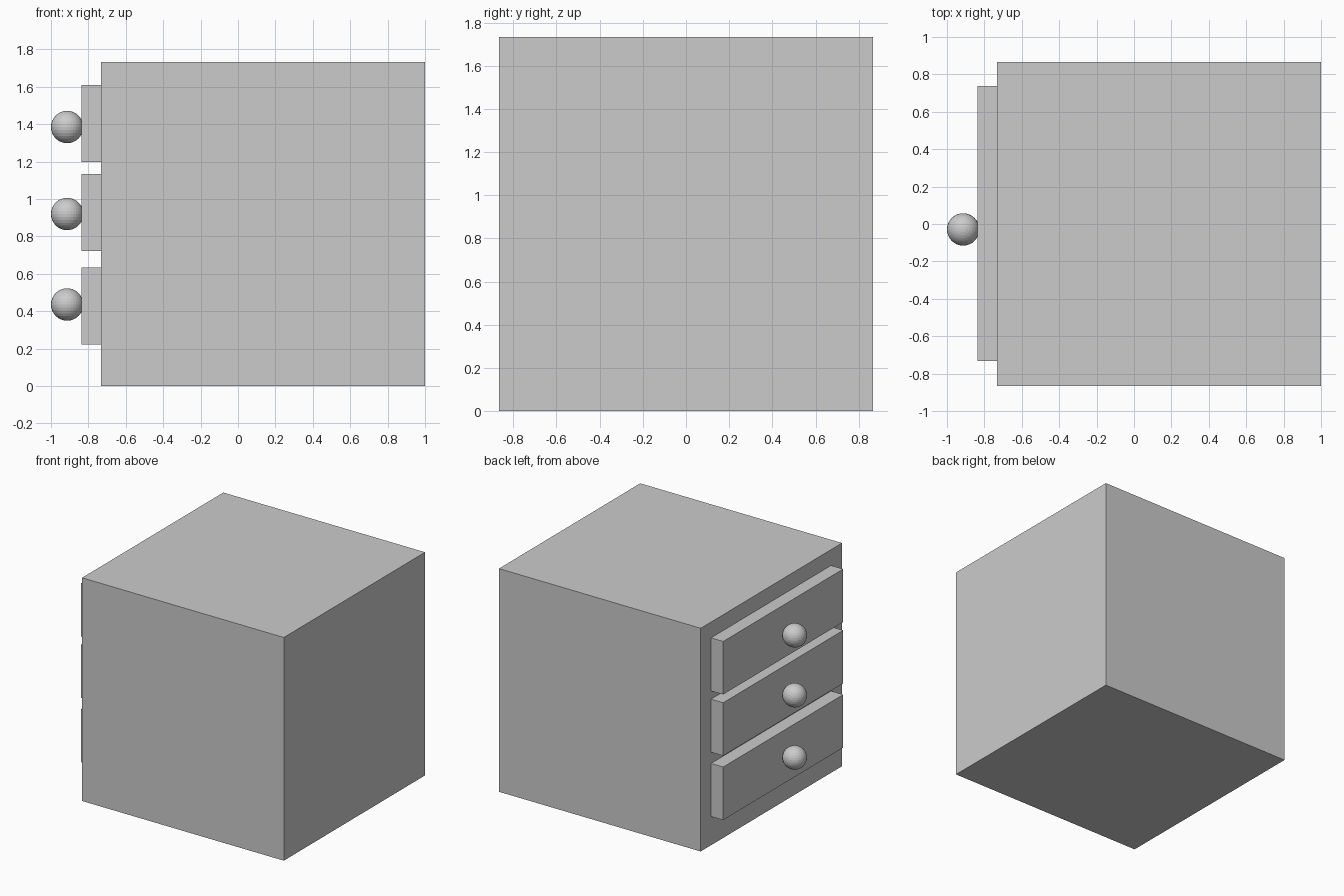
import bpy

if "Cube" in bpy.data.objects:
    bpy.data.objects.remove(bpy.data.objects["Cube"])


def box(name, x, y, z):
    """Box spanning the given (min, max) ranges."""
    spans = (x, y, z)
    bpy.ops.mesh.primitive_cube_add(size=1, location=[(a + b) / 2 for a, b in spans])
    ob = bpy.context.object
    ob.name = name
    ob.scale = [b - a for a, b in spans]
    bpy.ops.object.transform_apply(location=False, rotation=False, scale=True)
    return ob


SIDE = 1.733          # cabinet edge length
FACE = 1.0 - SIDE     # x of the drawer side of the cabinet
KNOB_R = 0.0865

# Cabinet body
box("cabinet_body", (FACE, 1.0), (-SIDE / 2, SIDE / 2), (0, SIDE))

# Drawer fronts with round, flat-faceted knobs: (name, bottom z, knob z)
for level, bottom, knob_z in (("lower", 0.223, 0.436),
                              ("middle", 0.722, 0.92),
                              ("upper", 1.198, 1.385)):
    box(f"{level}_drawer_front", (-0.837, FACE), (-0.733, 0.739), (bottom, bottom + 0.412))
    bpy.ops.mesh.primitive_uv_sphere_add(segments=32, ring_count=16, radius=KNOB_R,
                                         location=(-1 + KNOB_R, -0.029, knob_z))
    bpy.context.object.name = f"{level}_drawer_knob"
